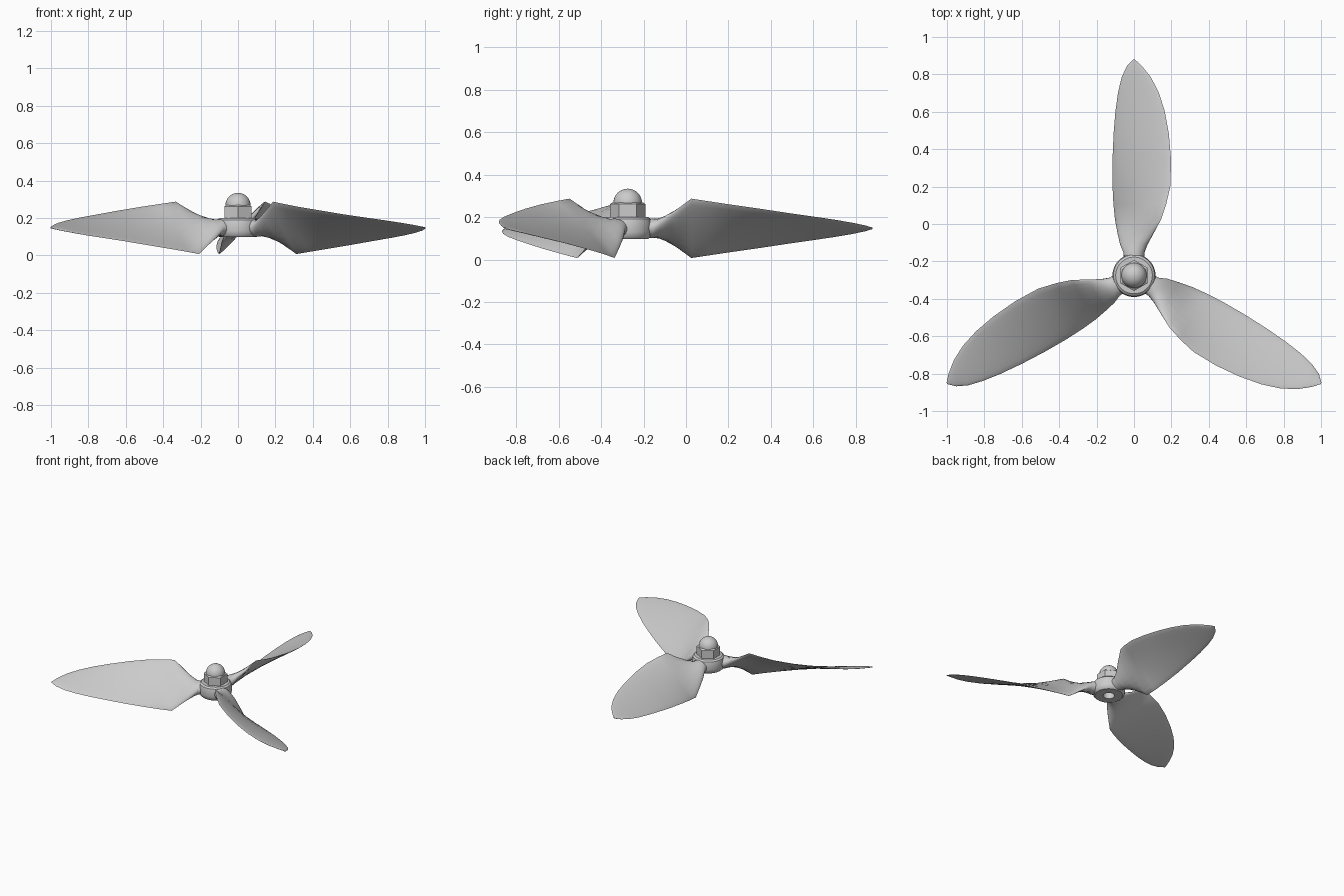
import bpy, bmesh, math
from mathutils import Vector, Matrix

cube = bpy.data.objects.get("Cube")
if cube:
    bpy.data.objects.remove(cube, do_unlink=True)

HUB = Vector((0, -0.275, 0))
AXIS_Z = 0.147

metal = bpy.data.materials.new("grey_metal")
metal.use_nodes = True
GREY = (0.6, 0.6, 0.6, 1)
metal.diffuse_color = GREY
metal.node_tree.nodes["Principled BSDF"].inputs["Base Color"].default_value = GREY


def finish(bm, name, angle):
    """Turn a bmesh into a shaded object standing on the hub axis."""
    bmesh.ops.remove_doubles(bm, verts=bm.verts, dist=0.0001)
    bmesh.ops.recalc_face_normals(bm, faces=bm.faces)
    mesh = bpy.data.meshes.new(name)
    bm.to_mesh(mesh)
    bm.free()
    mesh.materials.append(metal)
    obj = bpy.data.objects.new(name, mesh)
    obj.location = HUB
    bpy.context.collection.objects.link(obj)
    bpy.ops.object.select_all(action='DESELECT')
    obj.select_set(True)
    bpy.context.view_layer.objects.active = obj
    bpy.ops.object.shade_smooth_by_angle(angle=math.radians(angle))
    return obj


def loft(bm, rings):
    """Skin closed rings of equal length, return first and last ring."""
    rows = [[bm.verts.new(p) for p in ring] for ring in rings]
    n = len(rows[0])
    for a, b in zip(rows, rows[1:]):
        for i in range(n):
            j = (i + 1) % n
            bm.faces.new((a[i], a[j], b[j], b[i]))
    return rows[0], rows[-1]


def lathe(name, profile, sides, angle=35, turn=0.0):
    bm = bmesh.new()
    rings = [[Vector((r * math.cos(a), r * math.sin(a), z))
              for a in (turn + math.tau * i / sides for i in range(sides))]
             for r, z in profile]
    first, last = loft(bm, rings)
    bm.faces.new(first)
    bm.faces.new(last)
    return finish(bm, name, angle)


# Blade stations: distance from axis, trailing x, leading x, half height, half thickness
STATIONS = [
    (0.06, -0.055, 0.055, 0.00, 0.046),
    (0.12, -0.055, 0.055, 0.012, 0.046),
    (0.165, -0.072, 0.070, 0.045, 0.036),
    (0.225, -0.088, 0.105, 0.085, 0.022),
    (0.30, -0.102, 0.145, 0.140, 0.012),
    (0.38, -0.110, 0.172, 0.128, 0.012),
    (0.48, -0.115, 0.195, 0.113, 0.011),
    (0.62, -0.115, 0.198, 0.093, 0.010),
    (0.76, -0.109, 0.186, 0.072, 0.009),
    (0.88, -0.099, 0.164, 0.055, 0.008),
    (0.98, -0.085, 0.132, 0.040, 0.007),
    (1.06, -0.066, 0.090, 0.026, 0.006),
    (1.12, -0.038, 0.042, 0.013, 0.005),
    (1.155, -0.004, 0.004, 0.002, 0.003),
]


def section(dist, trail, lead, half, thick, sides=20):
    """Thin ellipse slanted up towards the leading edge."""
    centre = Vector(((trail + lead) / 2, dist, AXIS_Z))
    chord = Vector(((lead - trail) / 2, 0, half))
    normal = Vector((-chord.z, 0, chord.x)).normalized()
    return [centre + chord * math.cos(a) + normal * thick * math.sin(a)
            for a in (math.tau * i / sides for i in range(sides))]


for k, side in enumerate(("back", "right", "left")):
    bm = bmesh.new()
    first, last = loft(bm, [section(*s) for s in STATIONS])
    bm.faces.new(first)
    bm.faces.new(last)
    bm.transform(Matrix.Rotation(math.tau * k / 3, 4, 'Z'))
    finish(bm, side + "_blade", 50)

# Hub with a bored recess underneath
lathe("hub", [(0.04, 0.19), (0.04, 0.097), (0.098, 0.097), (0.110, 0.108),
              (0.115, 0.13), (0.115, 0.17), (0.110, 0.19), (0.098, 0.2),
              (0.05, 0.2)], 48)

# Hexagonal nut with a domed cap
lathe("hex_nut", [(0.083, 0.199), (0.083, 0.262), (0.070, 0.27)], 6, 20, math.pi / 6)
R = 0.067
lathe("dome_cap", [(R, 0.255)] + [(R * math.cos(t) + 0.0002, 0.267 + R * math.sin(t))
                  for t in (math.pi / 2 * i / 10 for i in range(11))], 32)
